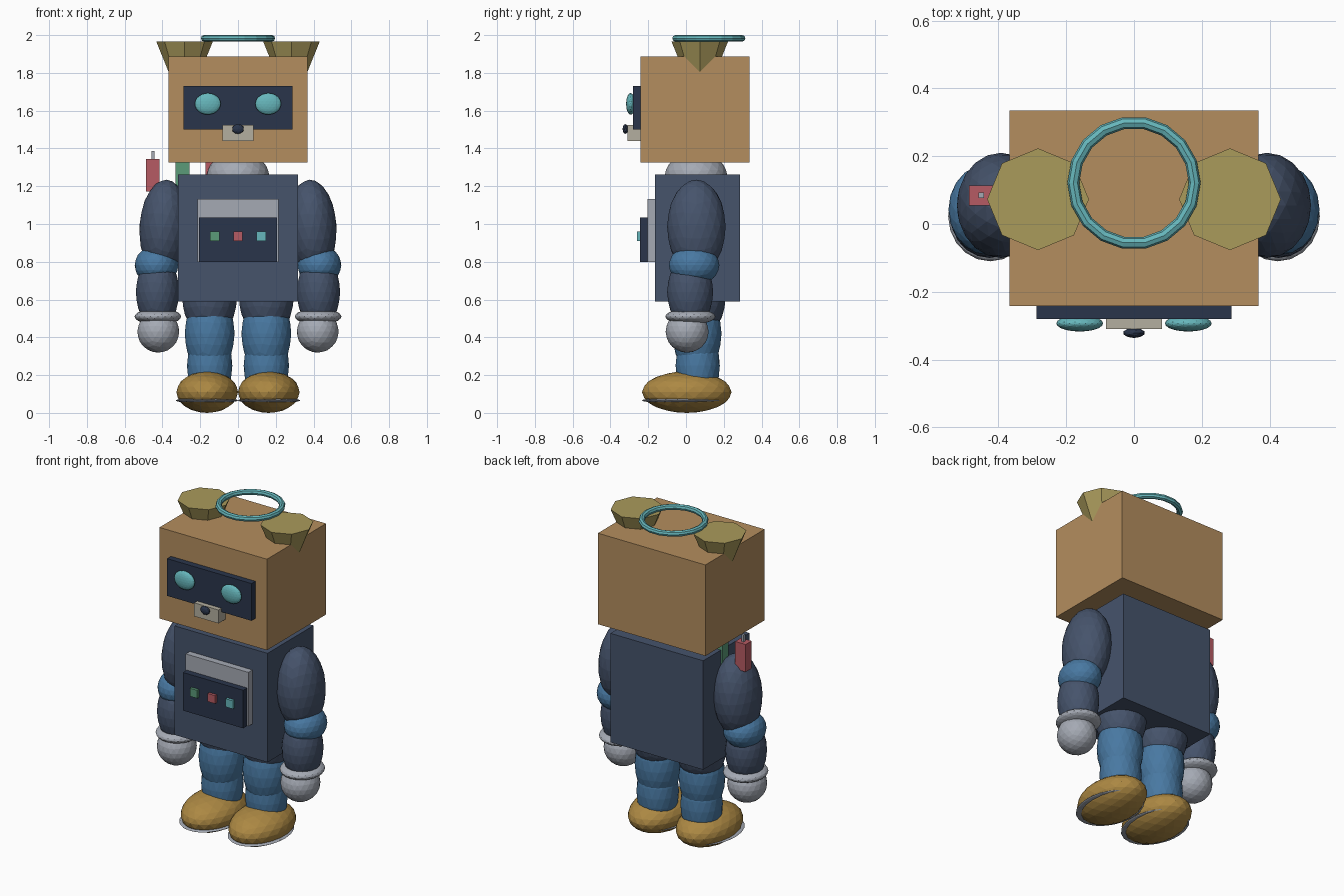
import bpy, math

if "Cube" in bpy.data.objects:
    bpy.data.objects.remove(bpy.data.objects["Cube"])

COLORS = {
    "tan": (0.70, 0.55, 0.37), "navy": (0.28, 0.33, 0.42), "dark": (0.18, 0.22, 0.30),
    "blue": (0.29, 0.47, 0.63), "gold": (0.67, 0.53, 0.27), "straw": (0.66, 0.60, 0.36),
    "teal": (0.40, 0.71, 0.73), "grey": (0.64, 0.66, 0.70), "stone": (0.70, 0.68, 0.62),
    "red": (0.71, 0.36, 0.39), "green": (0.36, 0.60, 0.47),
}
MATS = {}
for key, rgb in COLORS.items():
    MATS[key] = bpy.data.materials.new(key)
    MATS[key].diffuse_color = (*[c ** 2.2 for c in rgb], 1)


def finish(name, color):
    ob = bpy.context.object
    ob.name = name
    ob.data.materials.append(MATS[color])
    return ob


def box(name, color, x, y, z):
    """Box from (min, max) pairs on each axis."""
    bpy.ops.mesh.primitive_cube_add(size=1, location=[sum(p) / 2 for p in (x, y, z)])
    bpy.context.object.scale = [p[1] - p[0] for p in (x, y, z)]
    return finish(name, color)


def ball(name, color, loc, radii, tilt=0, sub=3):
    """Faceted ellipsoid."""
    bpy.ops.mesh.primitive_ico_sphere_add(subdivisions=sub, radius=1, location=loc,
                                          rotation=(0, tilt, 0))
    bpy.context.object.scale = radii
    return finish(name, color)


# Head, neck and torso
box("head", "tan", (-0.367, 0.367), (-0.242, 0.335), (1.325, 1.887))
ball("neck", "grey", (0, 0.053, 1.25), (0.167, 0.167, 0.13))
box("torso", "navy", (-0.317, 0.317), (-0.165, 0.285), (0.59, 1.263))

# Face
box("visor", "dark", (-0.288, 0.288), (-0.28, -0.24), (1.50, 1.73))
box("muzzle", "stone", (-0.083, 0.083), (-0.309, -0.24), (1.44, 1.523))
ball("nose", "dark", (0, -0.321, 1.503), (0.032, 0.015, 0.026), sub=2)

# Halo ring
bpy.ops.mesh.primitive_torus_add(location=(0, 0.121, 1.983), major_radius=0.179,
                                 minor_radius=0.0175, major_segments=18, minor_segments=8)
finish("halo", "teal")

# Chest panel with buttons
box("chest_plate", "grey", (-0.214, 0.214), (-0.205, -0.16), (0.80, 1.133))
box("control_panel", "dark", (-0.206, 0.206), (-0.243, -0.20), (0.80, 1.035))
for i, color in enumerate(("green", "red", "teal")):
    x = (i - 1) * 0.122
    box(f"button_{i + 1}", color, (x - 0.025, x + 0.025), (-0.26, -0.24), (0.91, 0.96))

# Row of small pods with aerials along one shoulder
for i, color in enumerate(("red", "green", "red")):
    x = -0.451 + i * 0.157
    box(f"shoulder_pod_{i + 1}", color, (x - 0.036, x + 0.036), (0.055, 0.113), (1.173, 1.343))
    box(f"pod_aerial_{i + 1}", "grey", (x - 0.008, x + 0.008), (0.077, 0.093), (1.34, 1.387))

# Paired parts
for side, s in (("left", -1), ("right", 1)):
    ball(f"{side}_eye", "teal", (s * 0.16, -0.293, 1.636), (0.069, 0.024, 0.057))

    # Flared octagonal ear, sunk into the head
    bpy.ops.mesh.primitive_cone_add(vertices=8, radius1=0.0, radius2=0.15, depth=0.37,
                                    location=(s * 0.283, 0.073, 1.782))
    finish(f"{side}_ear", "straw")

    # Arm
    ball(f"{side}_upper_arm", "navy", (s * 0.392, 0.055, 0.985), (0.13, 0.155, 0.25), -s * 0.06)
    ball(f"{side}_elbow", "blue", (s * 0.431, 0.043, 0.782), (0.116, 0.134, 0.105))
    ball(f"{side}_forearm", "navy", (s * 0.426, 0.022, 0.64), (0.115, 0.122, 0.19))
    ball(f"{side}_cuff", "grey", (s * 0.424, 0.023, 0.51), (0.124, 0.133, 0.042))
    ball(f"{side}_hand", "grey", (s * 0.422, 0.006, 0.43), (0.111, 0.114, 0.111))

    # Leg
    ball(f"{side}_thigh", "navy", (s * 0.15, 0.066, 0.62), (0.147, 0.145, 0.22))
    ball(f"{side}_knee", "blue", (s * 0.15, 0.058, 0.42), (0.132, 0.13, 0.22))
    ball(f"{side}_shin", "blue", (s * 0.15, 0.062, 0.25), (0.12, 0.117, 0.22))

    # Shoe with a thin sole rim
    ball(f"{side}_shoe", "gold", (s * 0.163, 0.004, 0.11), (0.163, 0.237, 0.11))
    ball(f"{side}_sole", "grey", (s * 0.165, -0.012, 0.066), (0.166, 0.224, 0.015))

for m in bpy.data.materials:
    if m.users and not m.is_grease_pencil:
        m.use_nodes = True
        m.node_tree.nodes["Principled BSDF"].inputs["Base Color"].default_value = m.diffuse_color
